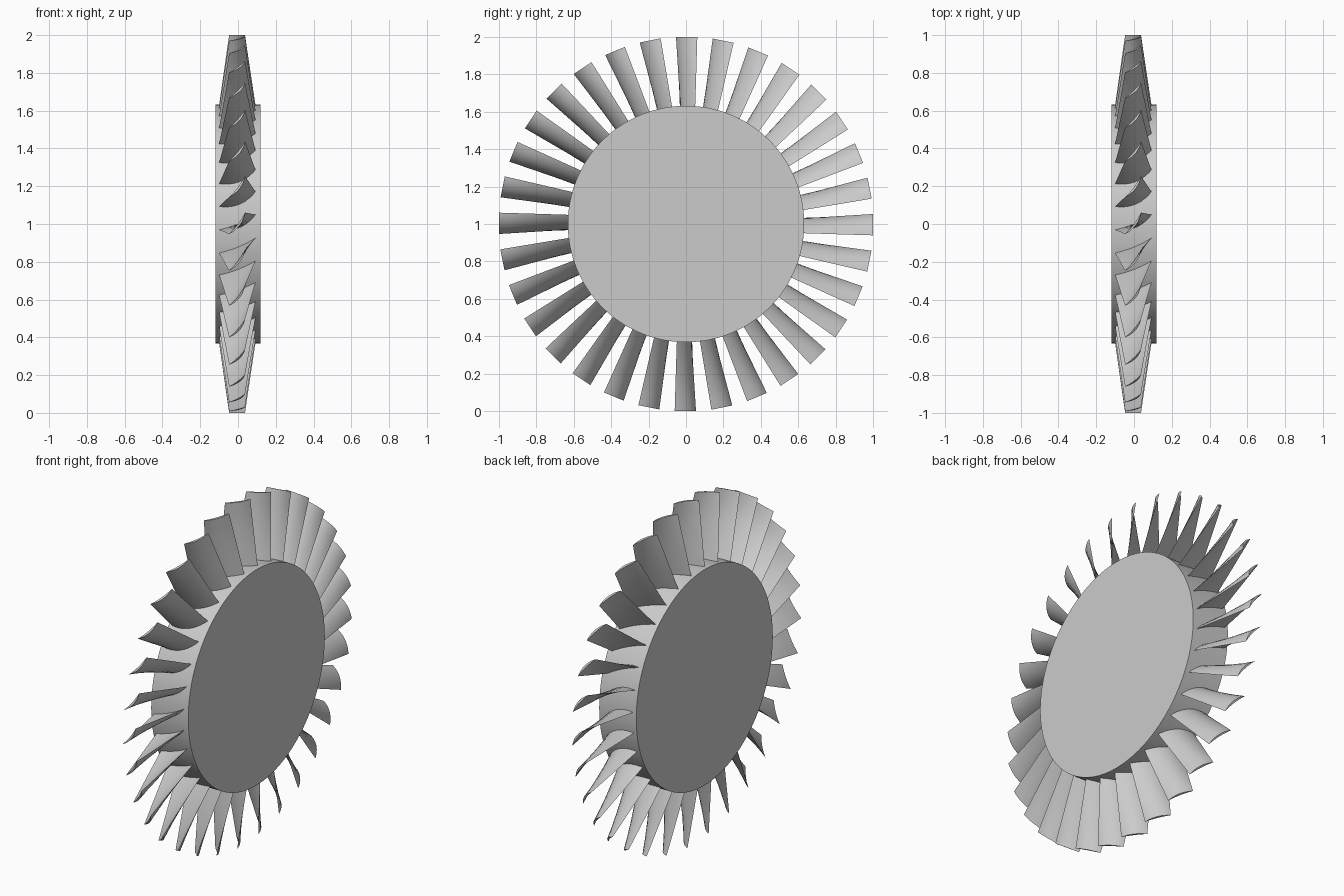
import bpy, bmesh, math
from mathutils import Vector

cube = bpy.data.objects.get("Cube")
if cube:
    bpy.data.objects.remove(cube, do_unlink=True)

BLADES = 32
HUB_RADIUS, HUB_WIDTH = 0.632, 0.24
CENTRE = (0, 0, 1)

grey = bpy.data.materials.new("plain grey")
grey.use_nodes = True
colour = (0.6, 0.6, 0.6, 1)
grey.diffuse_color = colour
grey.node_tree.nodes["Principled BSDF"].inputs["Base Color"].default_value = colour


def smooth(obj):
    bpy.ops.object.select_all(action="DESELECT")
    obj.select_set(True)
    bpy.context.view_layer.objects.active = obj
    bpy.ops.object.shade_smooth_by_angle(angle=math.radians(35))


def section(s, steps=10):
    """Cambered lens-shaped blade section; s runs from root 0 to tip 1."""
    lerp = lambda a, b: a + (b - a) * s
    half = Vector((lerp(0.096, 0.042), lerp(0.040, 0.057)))
    normal = Vector((half.y, -half.x)).normalized()
    camber, thick = lerp(0.020, 0.012), lerp(0.011, 0.006)
    radius = lerp(HUB_RADIUS, 1.0)
    loop = []
    for i in range(2 * steps):
        side = 1 if i < steps else -1
        u = -math.cos(math.pi * i / steps)
        bulge = 1 - u * u
        p = half * u + normal * (camber * (bulge - 0.5) + side * thick * bulge)
        loop.append((p.x, p.y, radius))
    return loop


# Hub drum lying along x
bpy.ops.mesh.primitive_cylinder_add(vertices=128, radius=HUB_RADIUS, depth=HUB_WIDTH,
                                    location=CENTRE, rotation=(0, math.pi / 2, 0))
hub = bpy.context.object
hub.name = "hub"
hub.data.materials.append(grey)
smooth(hub)

# Twisted, tapered blade lofted through sections, starting inside the hub
bm = bmesh.new()
rings = [[bm.verts.new(p) for p in section(s)]
         for s in (-0.1, 0, 0.17, 0.33, 0.5, 0.67, 0.83, 1)]
for a, b in zip(rings, rings[1:]):
    for i in range(len(a)):
        j = (i + 1) % len(a)
        bm.faces.new((a[i], a[j], b[j], b[i]))
bm.faces.new(rings[0])
bm.faces.new(rings[-1])
bmesh.ops.recalc_face_normals(bm, faces=bm.faces)
blade_mesh = bpy.data.meshes.new("blade")
bm.to_mesh(blade_mesh)
bm.free()
blade_mesh.materials.append(grey)

# Ring of blades around the hub
for k in range(BLADES):
    blade = bpy.data.objects.new(f"blade_{k + 1}", blade_mesh)
    blade.location = CENTRE
    blade.rotation_euler.x = math.tau * k / BLADES
    bpy.context.collection.objects.link(blade)
    if k == 0:
        smooth(blade)
